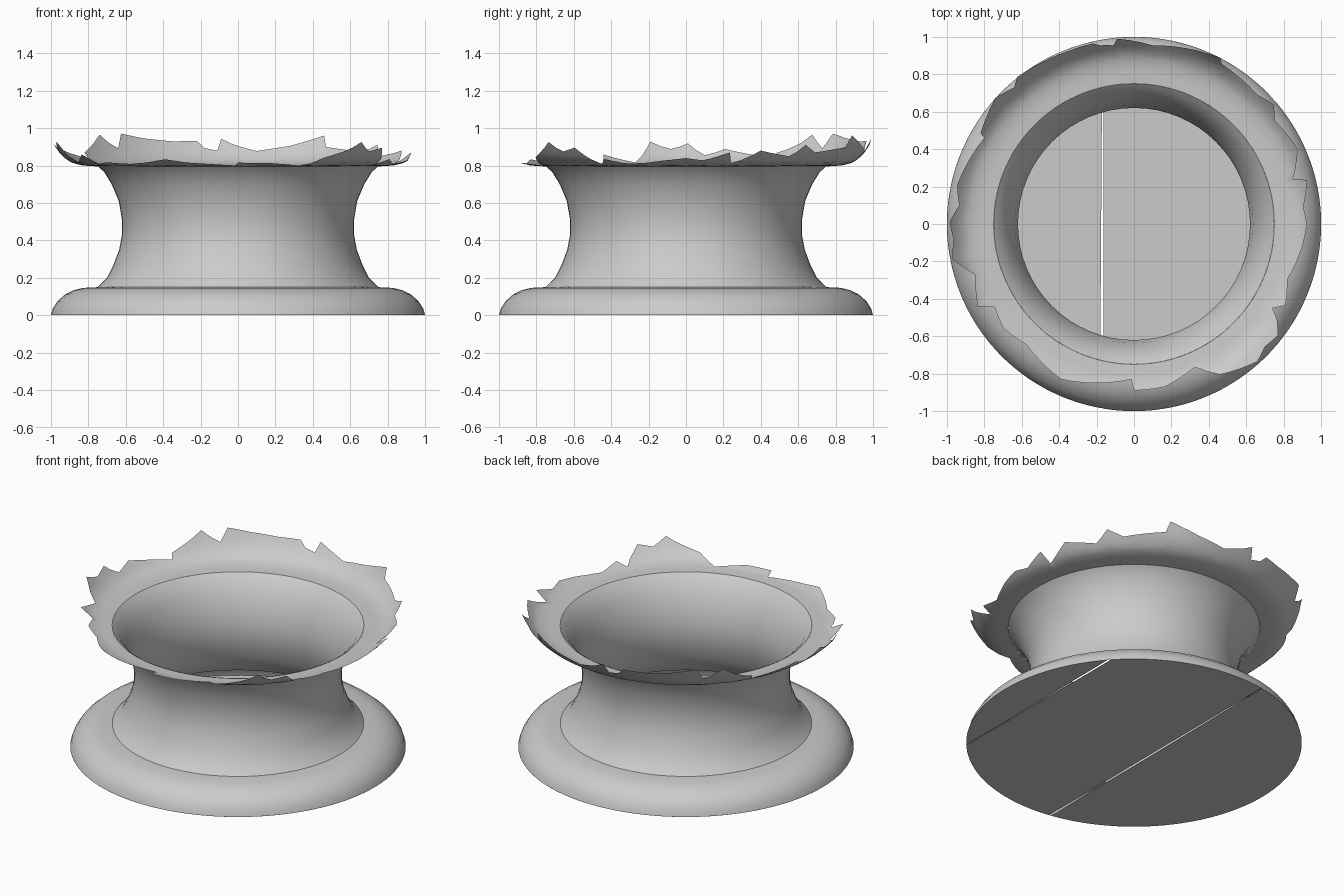
import bpy, bmesh, math

cube = bpy.data.objects.get("Cube")
if cube:
    bpy.data.objects.remove(cube, do_unlink=True)

# One plain grey for the whole shell
grey = bpy.data.materials.new("light grey")
grey.use_nodes = True
COLOUR = (0.6, 0.6, 0.6, 1)
grey.diffuse_color = COLOUR
grey.node_tree.nodes["Principled BSDF"].inputs["Base Color"].default_value = COLOUR
SEGMENTS = 64


def make_object(name, bm, smooth=True):
    mesh = bpy.data.meshes.new(name)
    bm.to_mesh(mesh)
    bm.free()
    mesh.materials.append(grey)
    for face in mesh.polygons:
        face.use_smooth = smooth
    obj = bpy.data.objects.new(name, mesh)
    bpy.context.collection.objects.link(obj)
    return obj


def ring_surface(name, rings):
    """Skin a stack of closed rings, listed from bottom to top."""
    bm = bmesh.new()
    rows = [[bm.verts.new(p) for p in ring] for ring in rings]
    for low, high in zip(rows, rows[1:]):
        n = len(low)
        for i in range(n):
            j = (i + 1) % n
            bm.faces.new((low[i], low[j], high[j], high[i]))
    return make_object(name, bm)


def lathe(name, profile):
    turns = [2 * math.pi * i / SEGMENTS for i in range(SEGMENTS)]
    return ring_surface(name, [[(r * math.cos(a), r * math.sin(a), z) for a in turns]
                               for r, z in profile])


def interpolate(table, x):
    for (x0, y0), (x1, y1) in zip(table, table[1:]):
        if x <= x1:
            return y0 + (y1 - y0) * (x - x0) / (x1 - x0)
    return table[-1][1]


# Rounded foot and hollow waist
lathe("base_flange", [(1.0, 0), (0.99, 0.035), (0.965, 0.075), (0.925, 0.11),
                      (0.88, 0.133), (0.83, 0.146), (0.75, 0.15)])
lathe("waist", [(0.75, 0.15), (0.70, 0.20), (0.665, 0.27), (0.635, 0.35),
                (0.62, 0.43), (0.62, 0.51), (0.637, 0.61), (0.675, 0.70),
                (0.715, 0.765), (0.75, 0.797)])

# Broken upper flange: height follows radius, edge follows the tear
flange_curve = [(0.75, 0.795), (0.83, 0.80), (0.89, 0.815), (0.92, 0.835),
                (0.955, 0.87), (0.98, 0.905), (0.995, 0.945), (1.005, 0.975)]
torn_edge = [
    (0.925, 0), (0.905, 0.09), (0.925, 0.235), (0.85, 0.24), (0.875, 0.40),
    (0.755, 0.55), (0.745, 0.64), (0.66, 0.69), (0.47, 0.855), (0.46, 0.888),
    (0.10, 0.955), (-0.09, 0.99), (-0.11, 0.955), (-0.18, 0.955), (-0.22, 0.965),
    (-0.35, 0.925), (-0.50, 0.86), (-0.625, 0.785), (-0.64, 0.73), (-0.74, 0.675),
    (-0.82, 0.485), (-0.80, 0.46), (-0.945, 0.21), (-0.935, 0.10), (-0.985, 0.01),
    (-0.965, -0.08), (-0.97, -0.19), (-0.85, -0.27), (-0.835, -0.44),
    (-0.745, -0.445), (-0.70, -0.555), (-0.575, -0.645), (-0.39, -0.83),
    (-0.015, -0.83), (0, -0.89), (0.165, -0.87), (0.325, -0.765), (0.46, -0.805),
    (0.66, -0.735), (0.70, -0.655), (0.77, -0.595), (0.765, -0.51),
    (0.74, -0.45), (0.81, -0.435), (0.82, -0.295), (0.90, -0.12)]
polar = [(math.atan2(y, x) % (2 * math.pi), math.hypot(x, y)) for x, y in torn_edge]
polar.append((2 * math.pi, polar[0][1]))
edge = []
for (a0, r0), (a1, r1) in zip(polar, polar[1:]):
    steps = max(1, math.ceil((a1 - a0) / math.radians(4)))
    edge += [(a0 + (a1 - a0) * k / steps, r0 + (r1 - r0) * k / steps)
             for k in range(steps)]
rings = []
for k in range(9):
    ring = []
    for a, tip in edge:
        r = 0.75 + (tip - 0.75) * k / 8
        ring.append((r * math.cos(a), r * math.sin(a), interpolate(flange_curve, r)))
    rings.append(ring)
ring_surface("torn_upper_flange", rings)


# Floor disc split into three plates by two narrow, tapering cracks
def floor_plate(name, left, right):
    """Plate between two cuts, each given as x at the front and x at the back."""
    def arc(x0, x1, side):
        a0, a1 = math.acos(x0), math.acos(x1)
        return [(math.cos(a), side * math.sin(a), 0)
                for a in (a0 + (a1 - a0) * i / 24 for i in range(25))]
    bm = bmesh.new()
    outline = arc(left[0], right[0], -1) + arc(right[1], left[1], 1)
    bm.faces.new([bm.verts.new(p) for p in outline])
    bmesh.ops.remove_doubles(bm, verts=bm.verts, dist=0.0005)
    for face in bm.faces:
        face.normal_update()
        if face.normal.z > 0:
            face.normal_flip()
    make_object(name, bm, smooth=False)


floor_plate("floor_left_plate", (-1, -1), (-0.182, -0.169))
floor_plate("floor_middle_plate", (-0.164, -0.163), (0.747, 0.742))
floor_plate("floor_right_plate", (0.75, 0.755), (1, 1))
